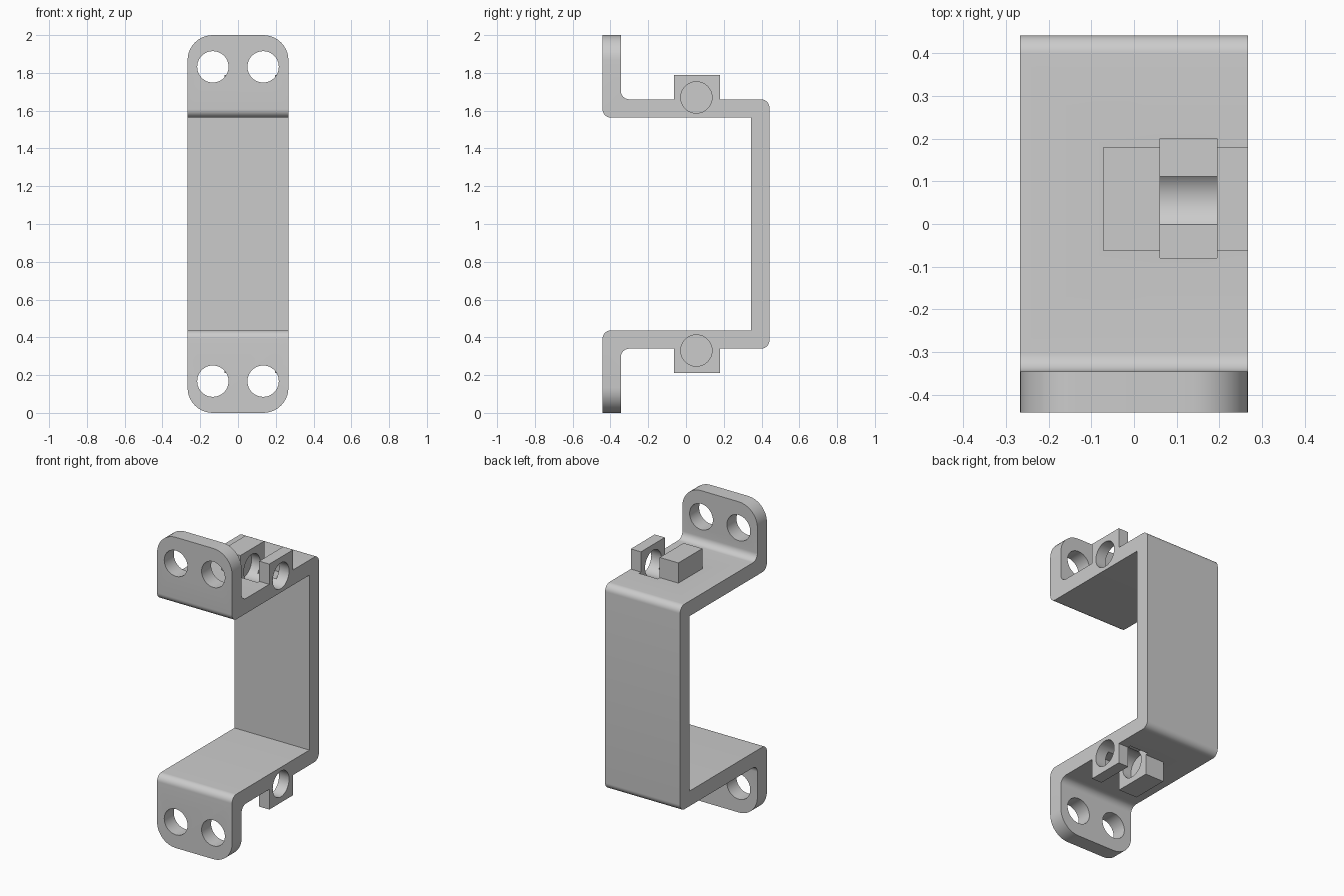
import bpy, bmesh, math
from mathutils import Matrix

if "Cube" in bpy.data.objects:
    bpy.data.objects.remove(bpy.data.objects["Cube"])

HALF_W, HALF_D, THICK = 0.267, 0.442, 0.097
LEDGE = 0.66          # outer ledge height above or below mid height
BEND, CORNER, HOLE_R = 0.045, 0.133, 0.083
PIN_Y, PIN_Z = 0.055, 0.67


def make_object(name, bm):
    bmesh.ops.recalc_face_normals(bm, faces=bm.faces)
    mesh = bpy.data.meshes.new(name)
    bm.to_mesh(mesh)
    bm.free()
    obj = bpy.data.objects.new(name, mesh)
    bpy.context.collection.objects.link(obj)
    return obj


def box(name, x, y, z):
    bm = bmesh.new()
    bmesh.ops.create_cube(bm, size=1)
    for v in bm.verts:
        v.co = [(a + b) / 2 + c * (b - a) for c, (a, b) in zip(v.co, (x, y, z))]
    return make_object(name, bm)


def cylinder(name, axis, centre, length):
    bm = bmesh.new()
    turn = Matrix.Rotation(math.pi / 2, 4, "Y" if axis == "X" else "X")
    bmesh.ops.create_cone(bm, cap_ends=True, segments=48, radius1=HOLE_R,
                          radius2=HOLE_R, depth=length,
                          matrix=Matrix.Translation(centre) @ turn)
    return make_object(name, bm)


def combine(target, tool, operation):
    tool.hide_render = True
    mod = target.modifiers.new(tool.name, "BOOLEAN")
    mod.operation, mod.solver, mod.object = operation, "EXACT", tool
    bpy.context.view_layer.objects.active = target
    bpy.ops.object.modifier_apply(modifier=mod.name)
    bpy.data.objects.remove(tool)


# Bent strip: half of the side outline, mirrored about mid height
inner = LEDGE - THICK
outside = [(HALF_D, LEDGE), (THICK - HALF_D, LEDGE), (THICK - HALF_D, 1),
           (-HALF_D, 1), (-HALF_D, inner), (HALF_D - THICK, inner)]
outline = outside + [(y, -z) for y, z in reversed(outside)]
bm = bmesh.new()
face = bm.faces.new([bm.verts.new((-HALF_W, y, 1 + z)) for y, z in outline])
strip = bmesh.ops.extrude_face_region(bm, geom=[face])
for v in strip["geom"]:
    if isinstance(v, bmesh.types.BMVert):
        v.co.x = HALF_W


# Rounded bends and rounded flange corners
def is_bend(edge):
    a, b = (v.co for v in edge.verts)
    at_height = 0.5 < abs(a.z - 1) < 0.9
    inner_back = 0 < a.y < HALF_D - THICK / 2
    return abs(a.x - b.x) > 0.1 and at_height and not inner_back


def is_corner(edge):
    a, b = (v.co for v in edge.verts)
    return abs(a.y - b.y) > 0.05 and min(abs(a.z - 1), abs(b.z - 1)) > 0.99


for rule, radius in ((is_bend, BEND), (is_corner, CORNER)):
    bmesh.ops.bevel(bm, geom=[e for e in bm.edges if rule(e)], offset=radius,
                    offset_type="OFFSET", segments=10, profile=0.5,
                    affect="EDGES")
bracket = make_object("bracket", bm)

for side in (-1, 1):
    def span(low, high):
        return sorted((1 + side * low, 1 + side * high))

    # Pin lug on the ledge, split by a slot and bored from one side
    combine(bracket, box("lug", (-0.072, HALF_W), (-0.063, 0.18),
                         span(0.6, 0.79)), "UNION")
    combine(bracket, box("slot_cutter", (0.061, 0.195), (-0.08, 0.2),
                         span(0.609, 0.95)), "DIFFERENCE")
    combine(bracket, cylinder("pin_cutter", "X",
                              (0.2, PIN_Y, 1 + side * PIN_Z), 0.4), "DIFFERENCE")
    # Mounting holes in the flange
    for x in (-CORNER, CORNER):
        combine(bracket, cylinder("hole_cutter", "Y",
                                  (x, -0.4, 1 + side * 0.832), 0.4), "DIFFERENCE")

# Plain grey finish
grey = bpy.data.materials.new("plain_grey")
grey.use_nodes = True
colour = (0.6, 0.6, 0.6, 1)
grey.diffuse_color = colour
grey.node_tree.nodes["Principled BSDF"].inputs["Base Color"].default_value = colour
bracket.data.materials.clear()
bracket.data.materials.append(grey)

bpy.ops.object.select_all(action="DESELECT")
bracket.select_set(True)
bpy.context.view_layer.objects.active = bracket
bpy.ops.object.shade_smooth_by_angle(angle=math.radians(30))
